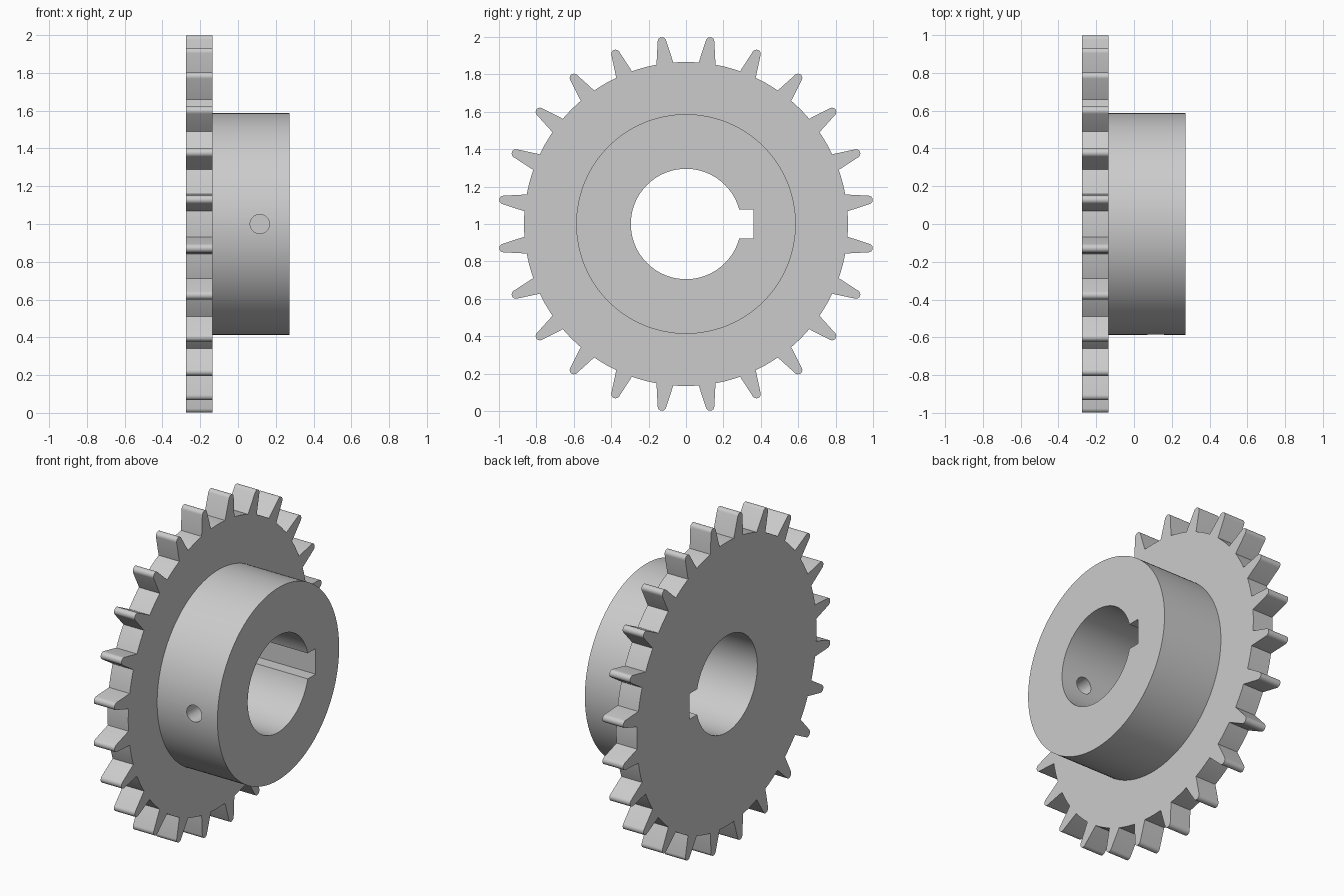
import bpy, bmesh
from math import sin, cos, pi, radians, asin, sqrt

if "Cube" in bpy.data.objects:
    bpy.data.objects.remove(bpy.data.objects["Cube"], do_unlink=True)

steel = bpy.data.materials.new("grey_steel")
grey = (0.60, 0.60, 0.60, 1)
steel.diffuse_color = grey
steel.use_nodes = True
steel.node_tree.nodes["Principled BSDF"].inputs["Base Color"].default_value = grey

TEETH = 24
ROOT_R, TIP_R, TIP_ROUND = 0.866, 1.007, 0.023
BASE_HALF = radians(3.0)
BORE_R, KEY_HALF, KEY_DEPTH = 0.295, 0.078, 0.36
HUB_R = 0.587
PLATE_BACK, PLATE_FRONT, HUB_END = -0.275, -0.135, 0.272


def arc(r, start, end, n, cy=0, cz=0):
    """Points along an arc in the y-z plane, both ends included."""
    angles = [start + (end - start) * i / n for i in range(n + 1)]
    return [(cy + r * cos(a), cz + r * sin(a)) for a in angles]


def prism(name, outline, x0, x1):
    """Extrude a y-z outline along x, around the shaft axis at z = 1."""
    bm = bmesh.new()
    face = bm.faces.new([bm.verts.new((x0, y, z + 1)) for y, z in outline])
    new = bmesh.ops.extrude_face_region(bm, geom=[face])["geom"]
    verts = [v for v in new if isinstance(v, bmesh.types.BMVert)]
    bmesh.ops.translate(bm, vec=(x1 - x0, 0, 0), verts=verts)
    bmesh.ops.recalc_face_normals(bm, faces=bm.faces)
    mesh = bpy.data.meshes.new(name)
    bm.to_mesh(mesh)
    bm.free()
    mesh.materials.append(steel)
    obj = bpy.data.objects.new(name, mesh)
    bpy.context.collection.objects.link(obj)
    return obj


def combine(target, other, operation):
    """Apply a boolean and discard the helper."""
    mod = target.modifiers.new(operation, "BOOLEAN")
    mod.operation, mod.solver, mod.object = operation, "EXACT", other
    bpy.context.view_layer.objects.active = target
    bpy.ops.object.modifier_apply(modifier=mod.name)
    bpy.data.objects.remove(other, do_unlink=True)


# Toothed plate: root arcs alternating with tapered, round-tipped teeth
pitch = 2 * pi / TEETH
outline = []
for i in range(TEETH):
    mid = (i + 0.5) * pitch
    outline += arc(ROOT_R, mid - pitch + BASE_HALF, mid - BASE_HALF, 8)
    centre = TIP_R - TIP_ROUND
    lean = radians(80)
    outline += arc(TIP_ROUND, mid - lean, mid + lean, 8,
                   centre * cos(mid), centre * sin(mid))
sprocket = prism("sprocket", outline, PLATE_BACK, PLATE_FRONT)

# Hub on the right side of the plate
hub = prism("hub", arc(HUB_R, 0, 2 * pi, 128)[:-1], PLATE_FRONT - 0.05, HUB_END)
combine(sprocket, hub, "UNION")

# Shaft bore with keyway
a = asin(KEY_HALF / BORE_R)
bore = arc(BORE_R, a, 2 * pi - a, 88) + [(KEY_DEPTH, -KEY_HALF), (KEY_DEPTH, KEY_HALF)]
combine(sprocket, prism("bore_cutter", bore, -0.5, 0.5), "DIFFERENCE")

# Set screw hole through the front wall of the hub
bpy.ops.mesh.primitive_cylinder_add(vertices=32, radius=0.051, depth=0.6,
                                    location=(0.115, -0.5, 1), rotation=(pi / 2, 0, 0))
screw = bpy.context.object
screw.data.materials.append(steel)
combine(sprocket, screw, "DIFFERENCE")

# Smooth curved walls, crisp edges
bpy.ops.object.select_all(action="DESELECT")
sprocket.select_set(True)
bpy.context.view_layer.objects.active = sprocket
bpy.ops.object.shade_smooth_by_angle(angle=radians(30))
